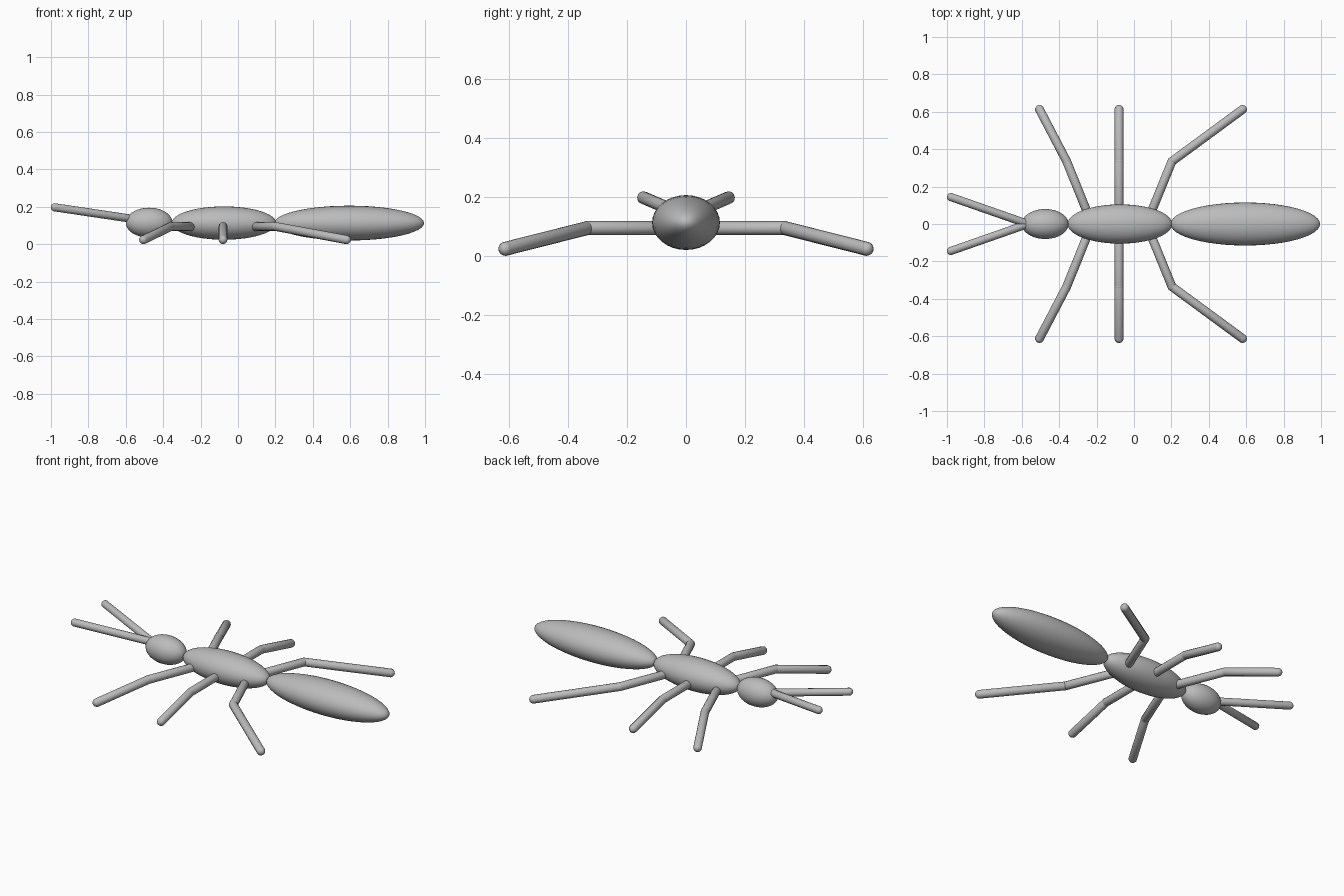
import bpy
import bmesh
from mathutils import Matrix, Vector

cube = bpy.data.objects.get("Cube")
if cube:
    bpy.data.objects.remove(cube, do_unlink=True)

# Single body colour
grey = bpy.data.materials.new("plain grey")
grey.use_nodes = True
colour = (0.5, 0.5, 0.5, 1)
grey.diffuse_color = colour
grey.node_tree.nodes["Principled BSDF"].inputs["Base Color"].default_value = colour


def finish(name, bm):
    mesh = bpy.data.meshes.new(name)
    bm.to_mesh(mesh)
    bm.free()
    mesh.materials.append(grey)
    mesh.shade_smooth()
    obj = bpy.data.objects.new(name, mesh)
    bpy.context.collection.objects.link(obj)
    return obj


def ellipsoid(name, centre, radii):
    """Smooth body segment with its poles along x."""
    bm = bmesh.new()
    bmesh.ops.create_uvsphere(bm, u_segments=32, v_segments=24, radius=1)
    bmesh.ops.rotate(bm, verts=bm.verts, matrix=Matrix.Rotation(1.5708, 3, "Y"))
    bmesh.ops.scale(bm, verts=bm.verts, vec=radii)
    bmesh.ops.translate(bm, verts=bm.verts, vec=centre)
    return finish(name, bm)


def limb(name, points, radius):
    """Chain of round-ended rods through the points."""
    bm = bmesh.new()
    for a, b in zip(points, points[1:]):
        a, b = Vector(a), Vector(b)
        axis = b - a
        rod = bmesh.ops.create_uvsphere(bm, u_segments=12, v_segments=9, radius=radius)["verts"]
        for v in rod:
            if v.co.z > 0:
                v.co.z += axis.length
        turn = axis.to_track_quat("Z", "Y").to_matrix().to_4x4()
        bmesh.ops.transform(bm, verts=rod, matrix=Matrix.Translation(a) @ turn)
    return finish(name, bm)


# Body segments
ellipsoid("head", (-0.475, 0, 0.115), (0.125, 0.08, 0.08))
ellipsoid("thorax", (-0.075, 0, 0.113), (0.28, 0.105, 0.089))
ellipsoid("abdomen", (0.595, 0, 0.113), (0.4, 0.115, 0.093))

# Hip, knee and foot x for each leg pair
leg_pairs = {
    "front_leg": (-0.253, -0.36, -0.505),
    "middle_leg": (-0.08, -0.08, -0.08),
    "rear_leg": (0.095, 0.203, 0.58),
}

# The head points along -x, so the two sides are mirrored in y
for side, s in (("near", -1), ("far", 1)):
    for name, (hip, knee, foot) in leg_pairs.items():
        limb(f"{side}_{name}",
             [(hip, s * 0.07, 0.094), (knee, s * 0.335, 0.094), (foot, s * 0.612, 0.024)],
             0.024)
    # Antennae
    limb(f"{side}_antenna", [(-0.575, s * 0.003, 0.137), (-0.979, s * 0.144, 0.197)], 0.022)
